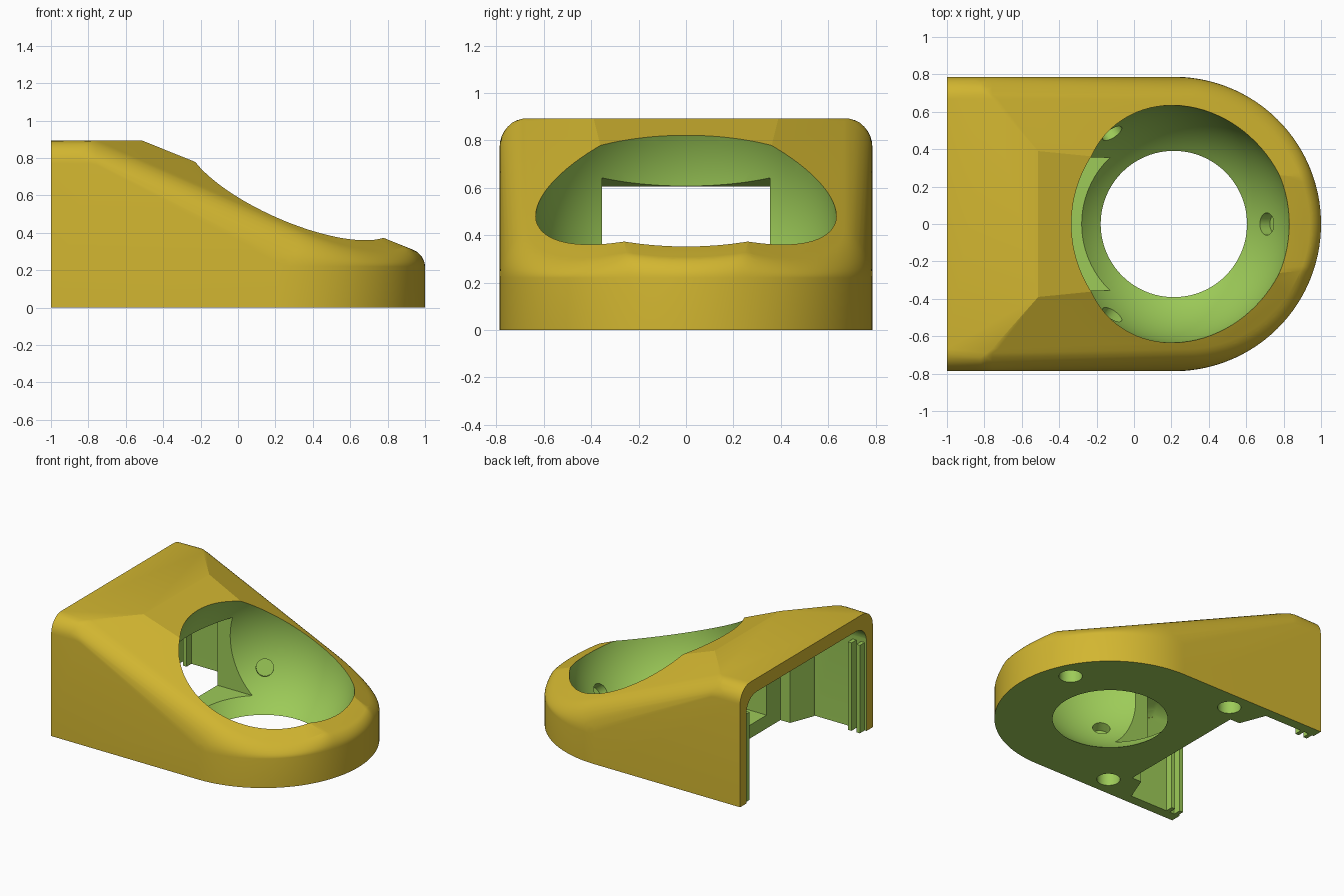
import bpy, bmesh, math
from mathutils import Vector, Matrix

if "Cube" in bpy.data.objects:
    bpy.data.objects.remove(bpy.data.objects["Cube"])

def material(name, rgb):
    m = bpy.data.materials.new(name)
    m.diffuse_color = (*rgb, 1)
    m.use_nodes = True
    m.node_tree.nodes["Principled BSDF"].inputs["Base Color"].default_value = m.diffuse_color
    return m

YELLOW = material("shell_yellow", (0.645, 0.468, 0.03))
GREEN = material("inner_green", (0.337, 0.597, 0.098))
R, CX = 0.787, 0.213              # footprint half width and nose centre
BALL, BZ = 0.635, 0.5             # socket radius and height

def make(name, bm, idx=1):
    bmesh.ops.recalc_face_normals(bm, faces=bm.faces)
    if idx is not None:
        for f in bm.faces:
            f.material_index = idx
    me = bpy.data.meshes.new(name)
    bm.to_mesh(me)
    bm.free()
    ob = bpy.data.objects.new(name, me)
    bpy.context.collection.objects.link(ob)
    me.materials.append(YELLOW)
    me.materials.append(GREEN)
    return ob

def boolean(target, tool, op='DIFFERENCE'):
    mod = target.modifiers.new("cut", 'BOOLEAN')
    mod.object, mod.operation, mod.solver = tool, op, 'EXACT'
    bpy.context.view_layer.objects.active = target
    bpy.ops.object.modifier_apply(modifier=mod.name)
    bpy.data.objects.remove(tool)

def prism(name, pts, to3d, offset):
    """Extrude a closed outline along an offset vector."""
    bm = bmesh.new()
    f = bm.faces.new([bm.verts.new(to3d(*p)) for p in pts])
    r = bmesh.ops.extrude_face_region(bm, geom=[f])
    verts = [v for v in r['geom'] if isinstance(v, bmesh.types.BMVert)]
    bmesh.ops.translate(bm, vec=offset, verts=verts)
    return make(name, bm)

def cylinder(name, r, depth, matrix):
    bm = bmesh.new()
    bmesh.ops.create_cone(bm, cap_ends=True, segments=32, radius1=r, radius2=r,
                          depth=depth, matrix=matrix)
    return make(name, bm)

def roof(x, y):
    """Flat top, nose slope and the two side slopes."""
    return min(0.893, 0.888 - 0.403 * (x + 0.5),
               0.888 - 0.442 * (x + 0.5) - 0.385 * (abs(y) - 0.39))

def housing(name, x0, inset, drop, z0):
    """Convex body with a rounded top edge following the stadium outline."""
    rad = R - inset
    half = [(x0 + (CX - x0) * i / 40, -rad, 0, -1) for i in range(40)]
    for i in range(41):
        a = -math.pi / 2 + math.pi / 2 * i / 40
        half.append((CX + rad * math.cos(a), rad * math.sin(a), math.cos(a), math.sin(a)))
    bm = bmesh.new()
    for x, y, nx, ny in half:
        edge = min(0.77, max(0.22, 0.76 - 0.54 * (x + 0.75)))
        rv = max(0.03, roof(x, y) - edge)
        rh = 0.12 - 0.06 * max(0, nx)
        for s in (1, -1):
            bm.verts.new((x, s * y, z0))
            for k in range(9):
                t = math.pi / 2 * k / 8
                d = rh * (1 - math.cos(t))
                px, py = x - nx * d, y - ny * d
                bm.verts.new((px, s * py, roof(px, py) - rv * (1 - math.sin(t)) - drop))
    for s in (1, -1):
        bm.verts.new((-0.512, s * 0.39, 0.893 - drop))
    bmesh.ops.remove_doubles(bm, verts=bm.verts, dist=1e-5)
    r = bmesh.ops.convex_hull(bm, input=bm.verts)
    junk = {g for g in r['geom_interior'] + r['geom_unused'] if isinstance(g, bmesh.types.BMVert)}
    bmesh.ops.delete(bm, geom=list(junk), context='VERTS')
    bmesh.ops.dissolve_limit(bm, angle_limit=math.radians(0.3),
                             verts=bm.verts, edges=bm.edges)
    bm.normal_update()
    bmesh.ops.recalc_face_normals(bm, faces=bm.faces)
    for f in bm.faces:                       # underside is green
        f.material_index = 1 if inset or f.normal.z < -0.9 else 0
    return make(name, bm, None)

# Outer shell
shell = housing("housing", -1.0, 0, 0, 0)

# Rear chamber, open at the back and underneath
chamber = housing("chamber_cutter", -1.1, 0.075, 0.1, -0.1)
side = [(-1.2, 0.9), (-0.57, 0.9), (-0.57, 0.70), (-0.50, 0.52), (-0.42, 0.52)]
outline = side + [(x, -y) for x, y in reversed(side)]
boolean(chamber, prism("chamber_outline", outline, lambda x, y: (x, y, -0.2), (0, 0, 1.4)),
        'INTERSECT')
boolean(shell, chamber)

# Ball socket
bm = bmesh.new()
bmesh.ops.create_uvsphere(bm, u_segments=96, v_segments=48, radius=BALL,
                          matrix=Matrix.Translation((CX, 0, BZ)))
boolean(shell, make("socket_cutter", bm))

# Window between the chamber and the socket
window = [(-0.46, 0.10), (0.0, 0.10), (0.0, 0.66), (-0.25, 0.655), (-0.42, 0.605), (-0.46, 0.605)]
boolean(shell, prism("window_cutter", window, lambda x, z: (x, -0.355, z), (0, 0.71, 0)))

# Bearing pits in the socket wall
for p in ((0.71, 0, 0.11), (-0.12, 0.49, 0.26), (-0.12, -0.49, 0.26)):
    n = (Vector(p) - Vector((CX, 0, BZ))).normalized()
    m = Matrix.Translation(Vector((CX, 0, BZ)) + n * BALL) @ n.to_track_quat('Z', 'Y').to_matrix().to_4x4()
    boolean(shell, cylinder("pit_cutter", 0.06, 0.13, m))

# Foot holes underneath
for x, y in ((0.79, 0.27), (-0.31, 0.64), (-0.31, -0.64)):
    boolean(shell, cylinder("foot_hole_cutter", 0.08, 0.2, Matrix.Translation((x, y, 0))))

# Smooth rounded areas, keep creases
bpy.ops.object.select_all(action='DESELECT')
shell.select_set(True)
bpy.context.view_layer.objects.active = shell
bpy.ops.object.shade_smooth_by_angle(angle=math.radians(18))

# Guide rails for the rear panel
for s in (1, -1):
    for x in (-0.97, -0.90):
        bm = bmesh.new()
        bmesh.ops.create_cube(bm, size=1, matrix=Matrix.Translation((x, s * 0.69, 0.33))
                              @ Matrix.Diagonal((0.03, 0.07, 0.66, 1)))
        make("guide_rail", bm)
